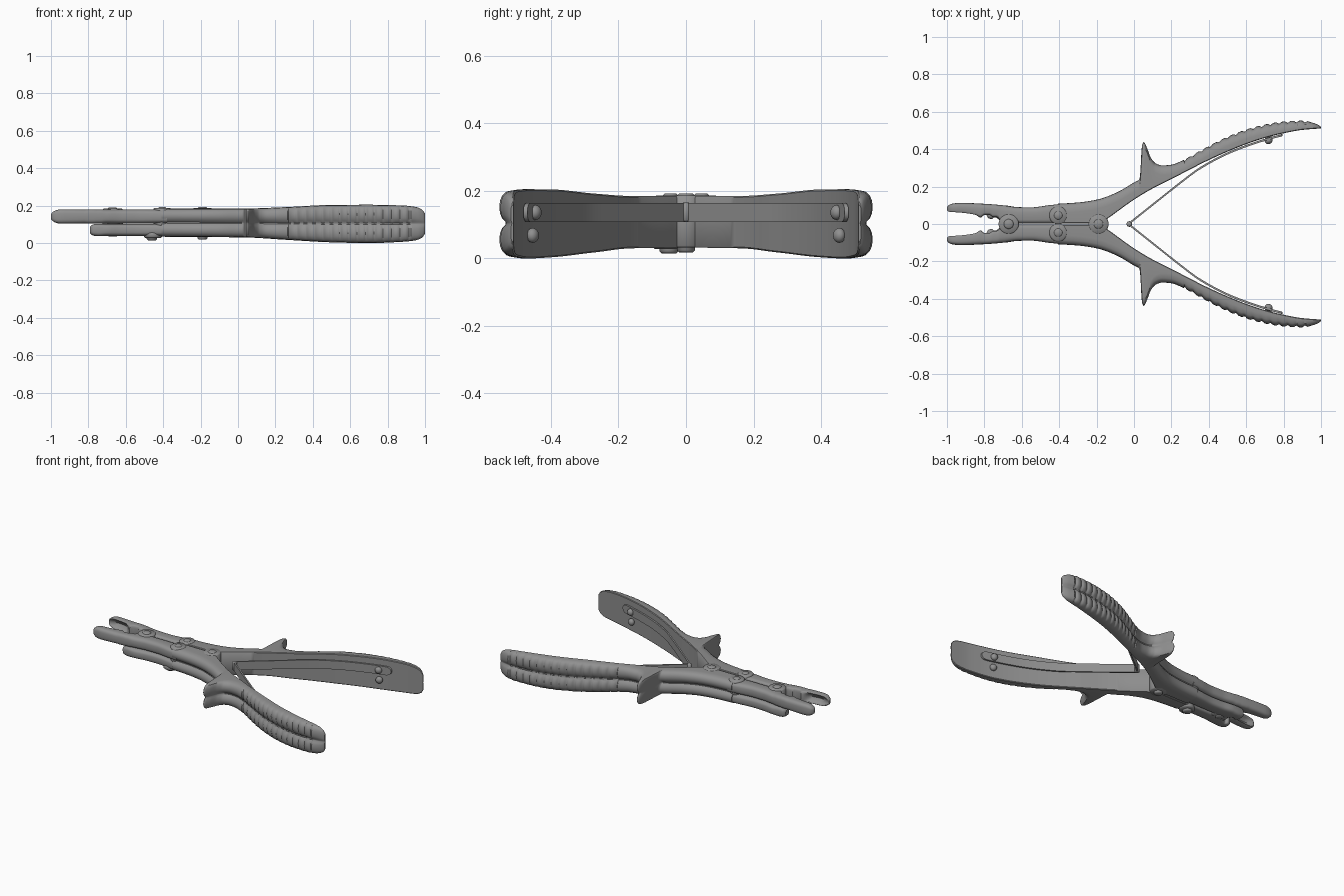
import bpy, bmesh, math
from mathutils import Vector, Matrix

if "Cube" in bpy.data.objects:
    bpy.data.objects.remove(bpy.data.objects["Cube"])

steel = bpy.data.materials.new("brushed_steel")
steel.diffuse_color = (0.28, 0.28, 0.28, 1)
steel.use_nodes = True
steel.node_tree.nodes["Principled BSDF"].inputs["Base Color"].default_value = steel.diffuse_color


def curve(*pts):
    """Monotone smooth function through (x, value) points."""
    xs, ys = [p[0] for p in pts], [p[1] for p in pts]
    d = [(ys[i + 1] - ys[i]) / (xs[i + 1] - xs[i]) for i in range(len(xs) - 1)]
    m = [d[0]] + [2 * a * b / (a + b) if a * b > 0 else 0 for a, b in zip(d, d[1:])] + [d[-1]]

    def f(x):
        x = min(max(x, xs[0]), xs[-1])
        i = 0
        while i < len(d) - 1 and x > xs[i + 1]:
            i += 1
        h = xs[i + 1] - xs[i]
        t = (x - xs[i]) / h
        return (ys[i] * (1 + 2 * t) * (1 - t) ** 2 + h * m[i] * t * (1 - t) ** 2
                + ys[i + 1] * t * t * (3 - 2 * t) + h * m[i + 1] * t * t * (t - 1))
    return f


def finish(bm, name, angle=40):
    bmesh.ops.recalc_face_normals(bm, faces=bm.faces)
    me = bpy.data.meshes.new(name)
    bm.to_mesh(me)
    bm.free()
    me.materials.append(steel)
    ob = bpy.data.objects.new(name, me)
    bpy.context.collection.objects.link(ob)
    bpy.ops.object.select_all(action='DESELECT')
    ob.select_set(True)
    bpy.context.view_layer.objects.active = ob
    bpy.ops.object.shade_smooth_by_angle(angle=math.radians(angle))
    return ob


def loft(name, xs, section, side):
    """Skin (y, z) sections along x; side mirrors across y = 0."""
    bm = bmesh.new()
    rings = [[bm.verts.new((x, side * y, z)) for y, z in section(x)] for x in xs]
    n = len(rings[0])
    for a, b in zip(rings, rings[1:]):
        for i in range(n):
            j = (i + 1) % n
            bm.faces.new((a[i], a[j], b[j], b[i]))
    bm.faces.new(rings[0])
    bm.faces.new(rings[-1])
    return finish(bm, name)


def steps(a, b, n):
    return [a + (b - a) * i / n for i in range(n + 1)]


def eased(a, b, n):
    return [a + (b - a) * (0.5 - 0.5 * math.cos(math.pi * i / n)) for i in range(n + 1)]


# Handle: flat inner face, two rounded lobes outside, finger guard and grip ripples
h_out = curve((-.41, .108), (-.3, .115), (-.2, .13), (-.1, .165), (0, .222), (.03, .24),
              (.036, .31), (.042, .42), (.053, .438), (.068, .41), (.09, .355), (.115, .325),
              (.15, .313), (.2, .317), (.25, .335), (.35, .39), (.5, .467), (.65, .52),
              (.8, .548), (.9, .553), (.96, .54), (.99, .527), (1, .519))
h_in = curve((-.41, .003), (-.2, .004), (-.17, .01), (-.14, .03), (0, .13), (.1, .19),
             (.2, .24), (.3, .292), (.4, .342), (.5, .387), (.6, .427), (.7, .46),
             (.8, .485), (.9, .503), (1, .511))
h_z0 = curve((-.41, .034), (.04, .03), (.25, .018), (.5, .004), (.7, 0), (.88, .007),
             (.95, .015), (.985, .03), (1, .05))
h_z1 = curve((-.41, .184), (.04, .185), (.25, .192), (.5, .204), (.7, .205), (.88, .201),
             (.95, .193), (.985, .178), (1, .158))


def handle_section(x):
    o, i, z0, z1 = h_out(x), h_in(x), h_z0(x), h_z1(x)
    ripple = 0
    if .27 < x < .92:
        ripple = .009 * abs(math.cos((x - .27) * math.pi / .046)) ** 5
    dep = min(.05, (o - i) * .75)
    pts = [(i, z1 - .004), (i + .004, z1)]
    half = (z1 - z0) / 4
    for zc in (z0 + 3 * half, z0 + half):
        for k in range(9):
            a = math.pi * k / 8
            y = o - dep + dep * math.sin(a) ** .7
            inner_side = (math.cos(a) < -.01) if zc > z0 + 2 * half else (math.cos(a) > .01)
            if inner_side:
                y = max(y, o - min(.02, dep * .5))
            y -= ripple * math.sin(a)
            pts.append((max(y, i + .004), zc + half * math.cos(a) * .999))
    return pts + [(i + .004, z0), (i, z0 + .004)]


h_xs = steps(-.41, .02, 24) + steps(.025, .13, 30) + steps(.14, .26, 10) + steps(.265, .96, 120) + steps(.965, 1, 9)

# Upper jaw: long cupped nose
u_out = curve((-1, .088), (-.992, .1), (-.97, .109), (-.93, .113), (-.8, .108), (-.7, .1),
              (-.62, .09), (-.55, .089), (-.45, .101), (-.38, .108))
u_in = curve((-1, .072), (-.99, .063), (-.9, .053), (-.84, .042), (-.82, .034), (-.8, .048),
             (-.77, .048), (-.755, .036), (-.73, .036), (-.715, .015), (-.7, .004), (-.38, .003))
u_half = curve((-1, .012), (-.995, .02), (-.985, .028), (-.965, .036), (-.94, .038), (-.38, .038))
cup = curve((-1, .0), (-.985, .012), (-.93, .032), (-.87, .03), (-.83, .0), (-.38, 0))

# Lower jaw: short jaw under the nose
l_out = curve((-.79, .082), (-.775, .095), (-.7, .1), (-.62, .09), (-.55, .088), (-.45, .098), (-.38, .104))
l_in = curve((-.79, .052), (-.78, .032), (-.76, .026), (-.745, .036), (-.73, .03), (-.7, .004), (-.38, .003))
l_half = curve((-.79, .018), (-.78, .027), (-.76, .033), (-.5, .033), (-.46, .033), (-.38, .033))


def jaw_section(out, inn, half, zc, dent=None):
    def section(x):
        o, i, h = out(x), inn(x), half(x)
        pts = []
        for k in range(28):
            a = 2 * math.pi * k / 28
            c, s = math.cos(a), math.sin(a)
            y = (o + i) / 2 + (o - i) / 2 * math.copysign(abs(c) ** (.75 if c > 0 else .4), c)
            z = zc + h * math.copysign(abs(s) ** .6, s)
            if dent and c < 0:
                y += dent(x) * max(0, 1 - (abs(z - zc) / (h * .8)) ** 2)
            pts.append((y, z))
        return pts
    return section


# Leaf spring strip
s_y = curve((-.03, 0), (.14, .135), (.25, .222), (.35, .296), (.5, .377), (.6, .417), (.7, .45), (.795, .476))
s_half = curve((-.03, .026), (0, .028), (.76, .028), (.78, .024), (.79, .016), (.795, .006))


def spring_section(x):
    y, h = s_y(x), s_half(x)
    return [(y - .006, .136 - h), (y + .006, .136 - h), (y + .006, .136 + h), (y - .006, .136 + h)]


def disc(name, x, y, z0, z1, r):
    """Vertical pin with a bevelled rim at both ends."""
    bm = bmesh.new()
    b = min(.006, (z1 - z0) / 3)
    rings = []
    for z, rr in ((z0, r - b), (z0 + b, r), (z1 - b, r), (z1, r - b)):
        rings.append([bm.verts.new((x + rr * math.cos(k * math.pi / 16), y + rr * math.sin(k * math.pi / 16), z))
                      for k in range(32)])
    for a, c in zip(rings, rings[1:]):
        for k in range(32):
            bm.faces.new((a[k], a[(k + 1) % 32], c[(k + 1) % 32], c[k]))
    bm.faces.new(rings[0])
    bm.faces.new(rings[-1])
    return finish(bm, name, 50)


for side, tag in ((1, "back"), (-1, "front")):
    loft("handle_" + tag, h_xs, handle_section, side)
    loft("upper_jaw_" + tag, eased(-1, -.94, 10) + steps(-.93, -.38, 70),
         jaw_section(u_out, u_in, u_half, .142, cup), side)
    loft("lower_jaw_" + tag, steps(-.79, -.7, 20) + steps(-.69, -.38, 20),
         jaw_section(l_out, l_in, l_half, .07), side)
    loft("leaf_spring_" + tag, steps(-.03, .75, 40) + steps(.76, .795, 8), spring_section, side)
    # Dome screws on the inner face of the handle
    for z, off in ((.136, .006), (.068, -.002)):
        bm = bmesh.new()
        bmesh.ops.create_uvsphere(bm, u_segments=20, v_segments=12, radius=1)
        m = (Matrix.Translation((.72, side * (.452 - off), z)) @ Matrix.Rotation(side * .33, 4, 'Z')
             @ Matrix.Diagonal((.022, .018, .022, 1)))
        bmesh.ops.transform(bm, matrix=m, verts=bm.verts)
        finish(bm, "screw_" + tag)
    disc("link_boss_" + tag, -.405, side * .046, .06, .187, .048)
    disc("link_pin_" + tag, -.405, side * .046, .15, .192, .023)

# Pivot bosses and pins on the centre line
disc("jaw_boss", -.67, 0, .04, .184, .054)
disc("jaw_pin", -.67, 0, .034, .19, .026)
disc("handle_boss", -.19, 0, .032, .187, .054)
disc("handle_pin", -.19, 0, .018, .192, .026)
# Catch under the front jaw
disc("catch_plate", -.455, -.05, .028, .06, .048)
disc("catch_pin", -.46, -.05, .015, .05, .028)
# Spring hinge
disc("spring_hinge", -.025, 0, .108, .165, .015)
